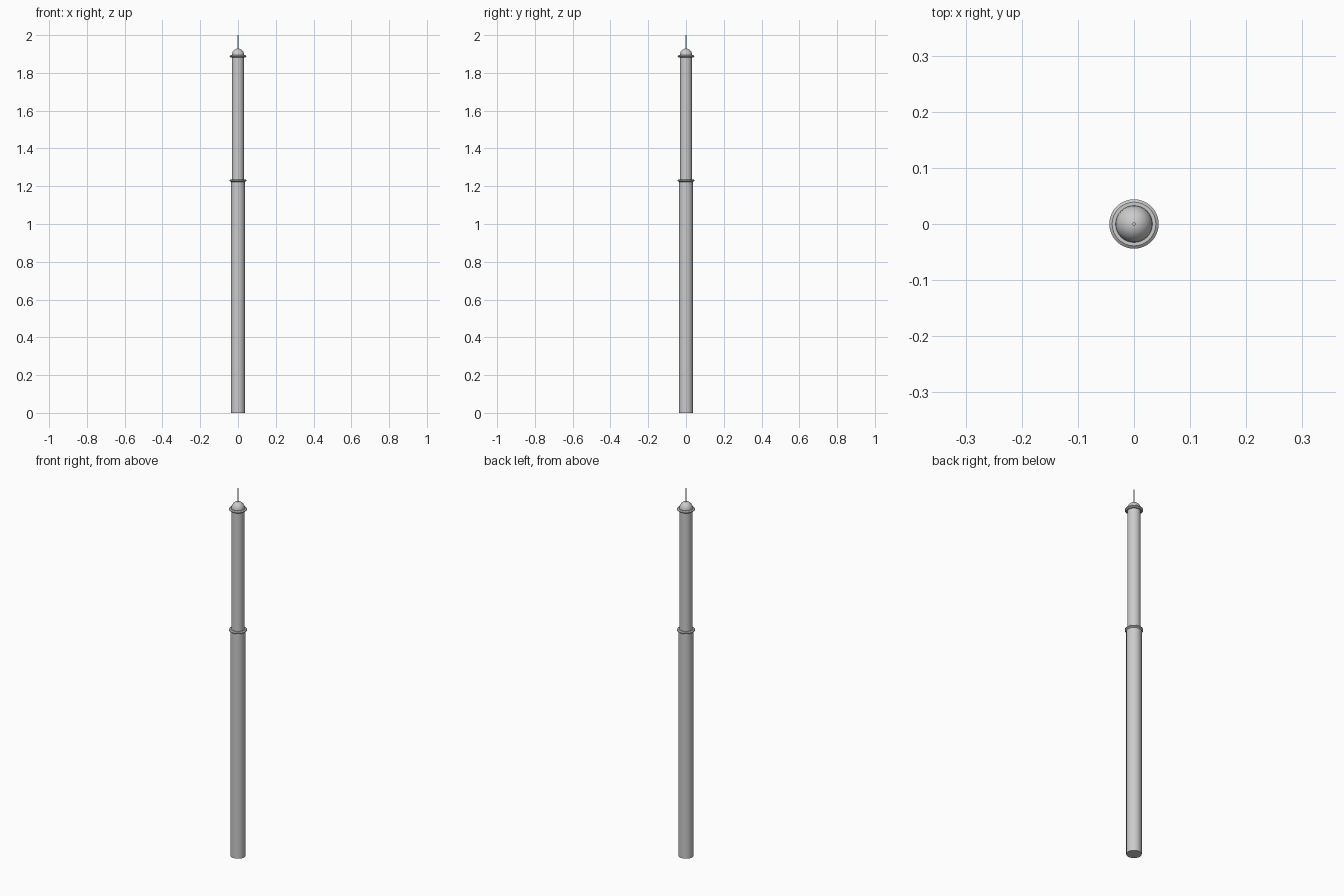
import bpy, bmesh, math

if "Cube" in bpy.data.objects:
    bpy.data.objects.remove(bpy.data.objects["Cube"])

SIDES = 32

def lathe(name, profile):
    """Revolve an (r, z) profile around the z axis."""
    bm = bmesh.new()
    rows = []
    for r, z in profile:
        if r == 0:
            rows.append([bm.verts.new((0, 0, z))])
        else:
            rows.append([bm.verts.new((r * math.cos(2 * math.pi * i / SIDES),
                                       r * math.sin(2 * math.pi * i / SIDES), z))
                         for i in range(SIDES)])
    for a, b in zip(rows, rows[1:]):
        for i in range(SIDES):
            j = (i + 1) % SIDES
            quad = [a[i % len(a)], a[j % len(a)], b[j % len(b)], b[i % len(b)]]
            bm.faces.new(list(dict.fromkeys(quad)))
    bmesh.ops.recalc_face_normals(bm, faces=bm.faces)
    mesh = bpy.data.meshes.new(name)
    bm.to_mesh(mesh)
    bm.free()
    obj = bpy.data.objects.new(name, mesh)
    bpy.context.collection.objects.link(obj)
    bpy.ops.object.select_all(action='DESELECT')
    obj.select_set(True)
    bpy.context.view_layer.objects.active = obj
    bpy.ops.object.shade_smooth_by_angle(angle=math.radians(35))
    return obj

# Two-stage shaft
lathe("lower_shaft", [(0, 0), (0.037, 0), (0.037, 1.23), (0, 1.23)])
lathe("upper_shaft", [(0, 1.23), (0.032, 1.23), (0.032, 1.885), (0, 1.885)])

# Projecting collars with a sloped lip
for name, z in (("middle_collar", 1.23), ("top_collar", 1.888)):
    lathe(name, [(0, z - 0.007), (0.037, z - 0.007), (0.044, z - 0.002),
                 (0.044, z + 0.002), (0.039, z + 0.006), (0, z + 0.006)])

# Domed cap
dome = [(0.033 * math.cos(a), 1.893 + 0.036 * math.sin(a))
        for a in (math.radians(15 * k) for k in range(6))]
lathe("dome_cap", [(0, 1.888), (0.033, 1.888)] + dome + [(0, 1.929)])

# Thin finial rod
lathe("finial_rod", [(0, 1.92), (0.003, 1.92), (0.003, 2.0), (0, 2.0)])
